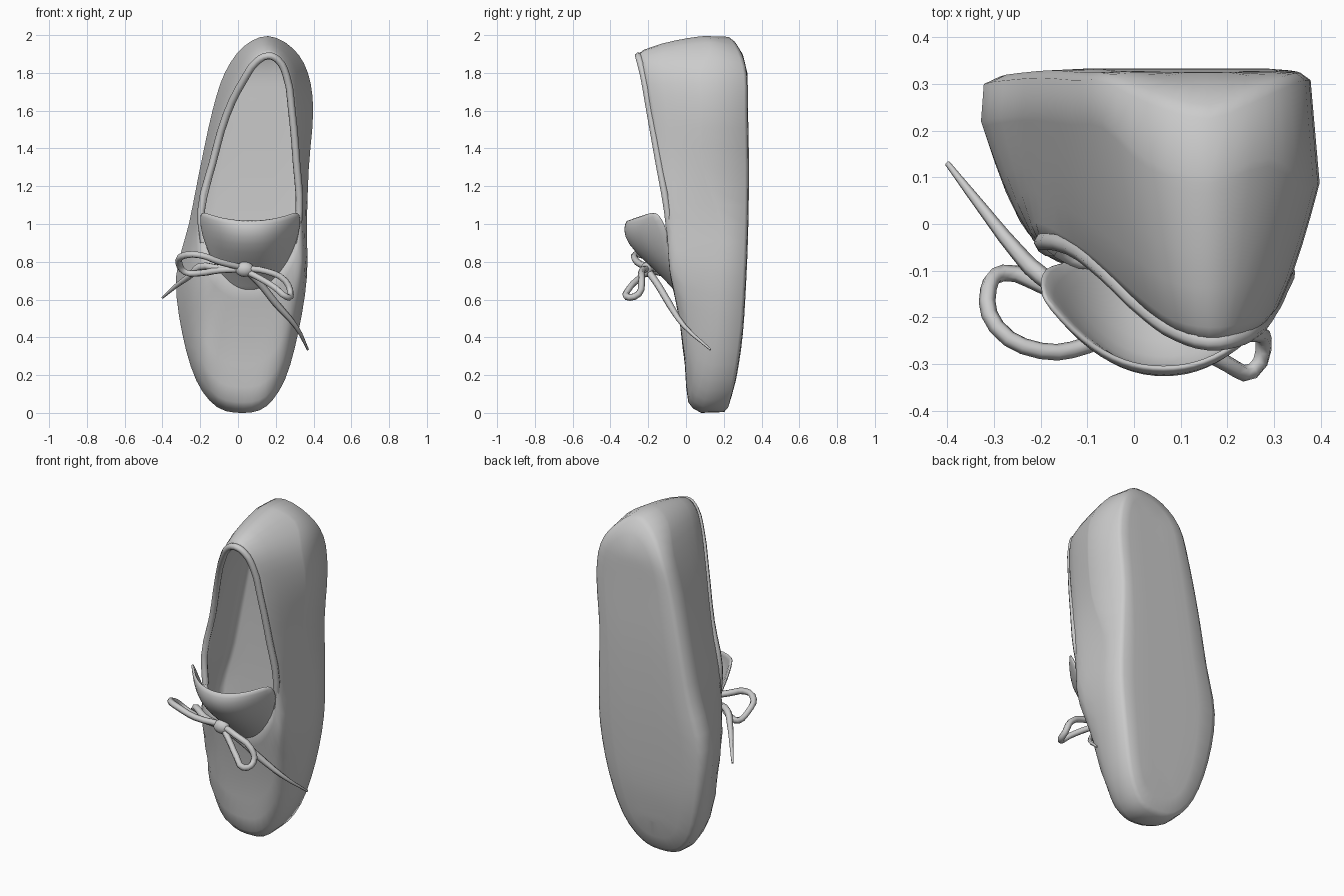
import bpy, bmesh
from mathutils import Vector

if "Cube" in bpy.data.objects:
    bpy.data.objects.remove(bpy.data.objects["Cube"])


def table(points, z):
    """Piecewise-linear lookup of y by height."""
    for (z0, y0), (z1, y1) in zip(points, points[1:]):
        if z <= z1:
            t = max(0, (z - z0) / (z1 - z0))
            return y0 + (y1 - y0) * t
    return points[-1][1]


def smooth_ring(points, steps=3):
    """Resample a closed ring with a Catmull-Rom curve."""
    n, out = len(points), []
    for i in range(n):
        a, b, c, d = (points[(i + k) % n] for k in (-1, 0, 1, 2))
        for s in range(steps):
            t = s / steps
            out.append(0.5 * (2 * b + (c - a) * t + (2 * a - 5 * b + 4 * c - d) * t * t
                              + (3 * b - a - 3 * c + d) * t ** 3))
    return out


def finish(bm, name, thickness, offset):
    bmesh.ops.recalc_face_normals(bm, faces=bm.faces)
    me = bpy.data.meshes.new(name)
    bm.to_mesh(me)
    bm.free()
    ob = bpy.data.objects.new(name, me)
    bpy.context.collection.objects.link(ob)
    mod = ob.modifiers.new("thickness", 'SOLIDIFY')
    mod.thickness, mod.offset = thickness, offset
    for p in me.polygons:
        p.use_smooth = True
    return ob


def cord(name, points, radius, tip=1.0):
    """Round cord through the points, tapering over its second half."""
    cu = bpy.data.curves.new(name, 'CURVE')
    cu.dimensions, cu.resolution_u = '3D', 3
    cu.bevel_depth, cu.bevel_resolution, cu.use_fill_caps = radius, 1, True
    sp = cu.splines.new('BEZIER')
    sp.bezier_points.add(len(points) - 1)
    for i, (bp, co) in enumerate(zip(sp.bezier_points, points)):
        bp.co = co
        bp.handle_left_type = bp.handle_right_type = 'AUTO'
        f = max(0, i / (len(points) - 1) * 2 - 1)
        bp.radius = 1 + (tip - 1) * f
    ob = bpy.data.objects.new(name, cu)
    bpy.context.collection.objects.link(ob)
    bpy.ops.object.select_all(action='DESELECT')
    ob.select_set(True)
    bpy.context.view_layer.objects.active = ob
    bpy.ops.object.convert(target='MESH')
    bpy.ops.object.shade_smooth()
    return ob


# Height profiles of the sole and of the top of the shoe
SOLE = [(0, .22), (.2, .27), (.4, .30), (.8, .325), (1.2, .335), (1.8, .325), (1.9, .30), (2, .24)]
TOP = [(0, .0), (.2, .0), (.44, -.025), (.6, -.055), (.78, -.095), (.97, -.095), (1.79, -.24), (1.9, -.268)]

# Widest outline and opening outline (x, z), starting at the toe, both in step
OUTLINE = [(.03, .0), (.15, .035), (.25, .18), (.32, .43), (.365, .72), (.365, 1.0), (.375, 1.3),
           (.398, 1.6), (.37, 1.8), (.29, 1.93), (.16, 1.995), (.03, 1.94), (-.07, 1.8),
           (-.135, 1.6), (-.2, 1.3), (-.26, 1.0), (-.328, .72), (-.295, .42), (-.22, .17), (-.11, .03)]
OPENING = [(.06, .80), (.12, .80), (.18, .81), (.24, .83), (.30, .90), (.325, 1.07), (.31, 1.32),
           (.285, 1.6), (.255, 1.79), (.21, 1.87), (.16, 1.89), (.10, 1.86), (.035, 1.77),
           (-.06, 1.58), (-.135, 1.32), (-.195, 1.07), (-.18, .9), (-.12, .83), (-.06, .81), (0, .80)]
# The inner (left) side is cut lower and leans in more
LEFT_DROP = {11: .01, 12: .03, 13: .085, 14: .095, 15: .06, 16: .03}
LEFT_POWER = {15: 1.2, 16: 1.6, 17: 3.5, 18: 12}


def axis_scale(x, z, s):
    """Pull an outline point towards the centre line of the sole."""
    cz = min(1.72, max(.28, z))
    cx = .02 + .075 * cz
    return cx + (x - cx) * s, cz + (z - cz) * s


# Shoe body: rings from the sole centre, round the edge, up to the opening
rings = []
for s, lift in ((.3, .0), (.65, .0), (.9, .004), (.985, .02)):
    ring = []
    for i, (x, z) in enumerate(OUTLINE):
        inset = .06 if 6 <= i <= 9 and s > .8 else 0
        px, pz = axis_scale(x, z, s - inset)
        ring.append(Vector((px, table(SOLE, pz) - lift, pz)))
    rings.append(ring)
for f in (0, .03, .07, .17, .32, .5, .75, 1):
    ring = []
    for i, ((x, z), (ox, oz)) in enumerate(zip(OUTLINE, OPENING)):
        toe = min(1, max(0, (1.1 - z) / .5))
        power = LEFT_POWER.get(i, 1.5 + 6 * toe + 18 * max(0, 1 - z / .25))
        wide = table(SOLE, z) - (.1 if i > 11 else .24 if 6 <= i <= 8 else .14)
        px, pz = x + (ox - x) * f, z + (oz - z) * f
        if z > 1.75:                       # heel back stays high before turning in
            pz = z + (oz - z) * f ** 1.3
        g = 1 - (1 - f) ** power
        top = table(TOP, pz) + LEFT_DROP.get(i, 0)
        ring.append(Vector((px, wide + (top - wide) * g, pz)))
    rings.append(ring)
opening = rings[-1]
bm = bmesh.new()
vr = [[bm.verts.new(p) for p in smooth_ring(r)] for r in rings]
n = len(vr[0])
for a, b in zip(vr, vr[1:]):
    for i in range(n):
        j = (i + 1) % n
        bm.faces.new((a[i], a[j], b[j], b[i]))
c = vr[0]
for i in range(n // 2):
    quad = [c[i], c[i + 1], c[(n - i - 1) % n], c[(n - i) % n]]
    bm.faces.new(list(dict.fromkeys(quad)))
finish(bm, "shoe_body", .02, -1)

# Rolled binding round the opening, sunk almost flush
cord("collar_binding", [p + Vector((0, .014, 0)) for p in opening[4:17]], .02)

# Tongue: rows of centre z, edge z, left x, right x, centre y, edge y
ROWS = [(.62, .66, -.08, .20, -.03, .0), (.73, .77, -.12, .25, -.12, -.07),
        (.81, .86, -.16, .29, -.215, -.085), (.90, .95, -.195, .325, -.305, -.09),
        (.97, 1.03, -.205, .335, -.325, -.125), (1.02, 1.07, -.195, .32, -.308, -.16)]
bm = bmesh.new()
grid = []
for zc, ze, xl, xr, yc, ye in ROWS:
    row = []
    for k in range(13):
        t = k / 6 - 1
        w = abs(t) ** 2.2
        row.append(bm.verts.new(((xl + xr) / 2 + t * (xr - xl) / 2, yc + (ye - yc) * w, zc + (ze - zc) * w)))
    grid.append(row)
for a, b in zip(grid, grid[1:]):
    for k in range(12):
        bm.faces.new((a[k], a[k + 1], b[k + 1], b[k]))
tongue = finish(bm, "tongue", .018, 0)
sub = tongue.modifiers.new("smooth", 'SUBSURF')
sub.levels = sub.render_levels = 1

# Lace bow: two loops, two tapered tails and a knot
cord("lace_loop_left", [(.02, -.2, .77), (-.1, -.26, .80), (-.2, -.272, .835), (-.295, -.22, .83),
                        (-.312, -.14, .79), (-.28, -.105, .745), (-.2, -.13, .74),
                        (-.1, -.18, .755), (.02, -.2, .76)], .018)
cord("lace_loop_right", [(.04, -.2, .765), (.15, -.235, .75), (.25, -.235, .70), (.278, -.25, .63),
                         (.255, -.315, .615), (.2, -.3, .66), (.12, -.25, .71), (.04, -.2, .75)], .018)
cord("lace_tail_left", [(.02, -.2, .76), (-.1, -.17, .765), (-.2, -.11, .775), (-.25, -.06, .73),
                        (-.33, .04, .67), (-.4, .13, .61)], .02, .3)
cord("lace_tail_right", [(.05, -.2, .75), (.12, -.15, .68), (.2, -.09, .58), (.305, -.01, .46),
                         (.37, .13, .335)], .019, .3)
bpy.ops.mesh.primitive_uv_sphere_add(segments=12, ring_count=8, radius=1, location=(.035, -.205, .76))
knot = bpy.context.object
knot.name = "lace_knot"
knot.scale = (.05, .035, .04)
bpy.ops.object.shade_smooth()
